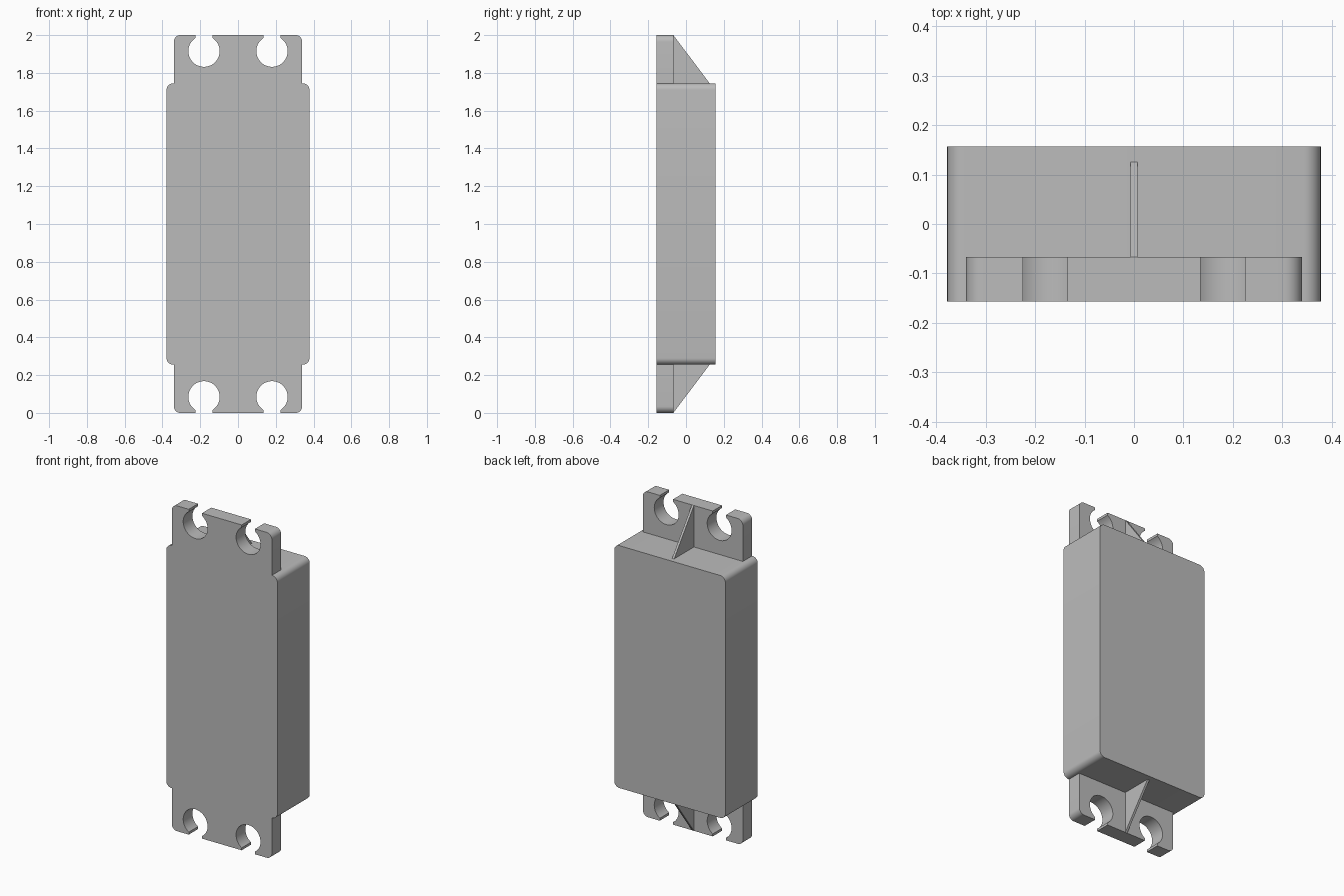
import bpy
import bmesh
from math import cos, sin, radians, acos, degrees

cube = bpy.data.objects.get("Cube")
if cube:
    bpy.data.objects.remove(cube, do_unlink=True)

grey = bpy.data.materials.new("plain grey")
grey.use_nodes = True
grey.diffuse_color = (0.5, 0.5, 0.5, 1)
grey.node_tree.nodes["Principled BSDF"].inputs["Base Color"].default_value = (0.5, 0.5, 0.5, 1)

FRONT, BACK, FLANGE_BACK = -0.157, 0.157, -0.067
BODY_HALF_W, BODY_HALF_H = 0.378, 0.745
FLANGE_HALF_W, ROUND = 0.34, 0.035


def arc(cx, cz, r, start, end, steps):
    """Points on an arc, angles in degrees."""
    angles = [radians(start + (end - start) * i / steps) for i in range(steps + 1)]
    return [(cx + r * cos(a), cz + r * sin(a)) for a in angles]


def prism(name, corners, offset):
    """Solid made by sweeping a closed outline along an offset."""
    bm = bmesh.new()
    face = bm.faces.new([bm.verts.new(c) for c in corners])
    swept = bmesh.ops.extrude_face_region(bm, geom=[face])["geom"]
    bmesh.ops.translate(bm, vec=offset,
                        verts=[v for v in swept if isinstance(v, bmesh.types.BMVert)])
    bmesh.ops.recalc_face_normals(bm, faces=bm.faces)
    mesh = bpy.data.meshes.new(name)
    bm.to_mesh(mesh)
    bm.free()
    mesh.materials.append(grey)
    obj = bpy.data.objects.new(name, mesh)
    bpy.context.collection.objects.link(obj)
    bpy.ops.object.select_all(action="DESELECT")
    obj.select_set(True)
    bpy.context.view_layer.objects.active = obj
    bpy.ops.object.shade_smooth_by_angle(angle=radians(30))
    return obj


# Main case: a block with rounded vertical-plane corners
w, h = BODY_HALF_W - ROUND, BODY_HALF_H - ROUND
case = []
for i, (sx, sz) in enumerate([(1, 1), (-1, 1), (-1, -1), (1, -1)]):
    case += arc(sx * w, 1 + sz * h, ROUND, i * 90, i * 90 + 90, 8)
prism("case", [(x, FRONT, z) for x, z in case], (0, BACK - FRONT, 0))

# Half of a mounting flange: rounded corner, then a round hole open to the edge
HOLE_X, HOLE_Z, HOLE_R, SLOT = 0.18, 0.915, 0.083, 0.045
lip = degrees(acos(SLOT / HOLE_R))
half = [(FLANGE_HALF_W, BODY_HALF_H)]
half += arc(FLANGE_HALF_W - ROUND, 1 - ROUND, ROUND, 0, 90, 8)
half += [(HOLE_X + SLOT, 1)]
half += arc(HOLE_X, HOLE_Z, HOLE_R, lip, -180 - lip, 40)
half += [(HOLE_X - SLOT, 1)]
flange = half + [(-x, z) for x, z in reversed(half)]

# Stiffening rib: a thin triangle between flange and case, as (y, z)
RIB = 0.007
rib = [(FLANGE_BACK, BODY_HALF_H), (0.125, BODY_HALF_H), (FLANGE_BACK, 1)]

for end, side in (("top", 1), ("bottom", -1)):
    prism(end + "_flange", [(x, FRONT, 1 + side * z) for x, z in flange],
          (0, FLANGE_BACK - FRONT, 0))
    prism(end + "_rib", [(-RIB, y, 1 + side * z) for y, z in rib], (2 * RIB, 0, 0))
